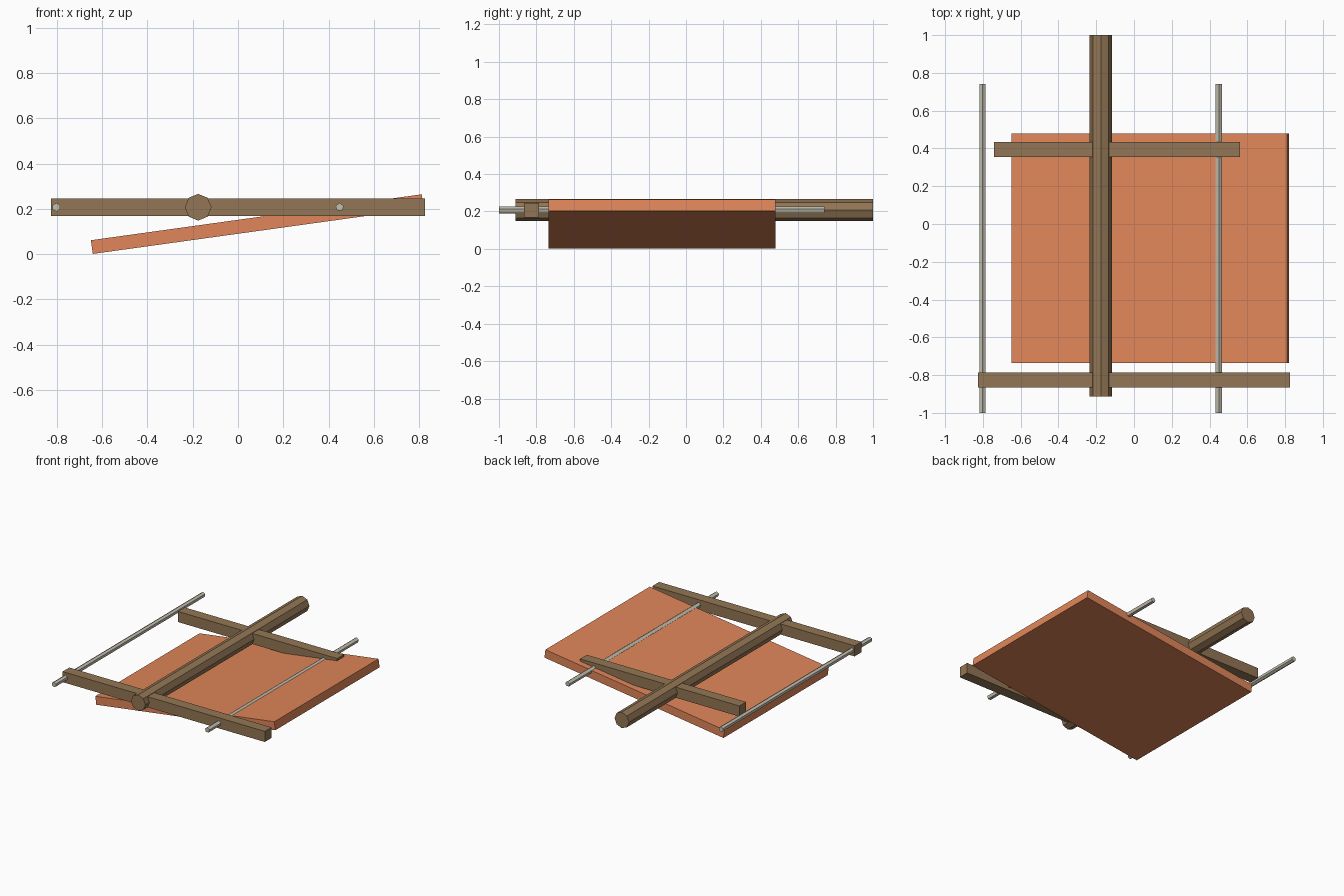
import bpy, math

if "Cube" in bpy.data.objects:
    bpy.data.objects.remove(bpy.data.objects["Cube"])


def material(name, rgb):
    m = bpy.data.materials.new(name)
    m.diffuse_color = (*rgb, 1)
    m.use_nodes = True
    m.node_tree.nodes["Principled BSDF"].inputs["Base Color"].default_value = m.diffuse_color
    return m


wood = material("brown_wood", (0.29, 0.18, 0.09))
clay = material("orange_board", (0.75, 0.24, 0.10))
metal = material("pale_rod", (0.55, 0.52, 0.43))


def box(name, center, size, mat, tilt=0):
    bpy.ops.mesh.primitive_cube_add(size=1, location=center, rotation=(0, tilt, 0))
    o = bpy.context.object
    o.name = name
    o.scale = size
    bpy.ops.object.transform_apply(location=False, rotation=False, scale=True)
    o.data.materials.append(mat)


def bar(name, x, z, y0, y1, radius, sides, mat):
    # flat-sided bar running along y, one edge pointing up
    bpy.ops.mesh.primitive_cylinder_add(
        vertices=sides, radius=radius, depth=y1 - y0,
        location=(x, (y0 + y1) / 2, z), rotation=(-math.pi / 2, math.pi, 0))
    # after the turn, local +y faces down or up; spin so an edge is on top
    o = bpy.context.object
    o.rotation_euler = (math.pi / 2, 0, 0)
    o.name = name
    o.data.materials.append(mat)


# tilted slab
box("board", (0.085, -0.128, 0.1325), (1.475, 1.215, 0.061), clay, -math.radians(7.9))

# central octagonal pole
bar("pole", -0.176, 0.207, -0.912, 1.0, 0.059, 8, wood)

# crossbeams
box("front_crossbeam", (0, -0.826, 0.207), (1.65, 0.078, 0.078), wood)
box("back_crossbeam", (-0.09, 0.395, 0.207), (1.30, 0.078, 0.078), wood)

# thin rods parallel to the pole
bar("left_rod", -0.802, 0.207, -1.0, 0.74, 0.019, 6, metal)
bar("right_rod", 0.449, 0.207, -1.0, 0.74, 0.019, 5, metal)
